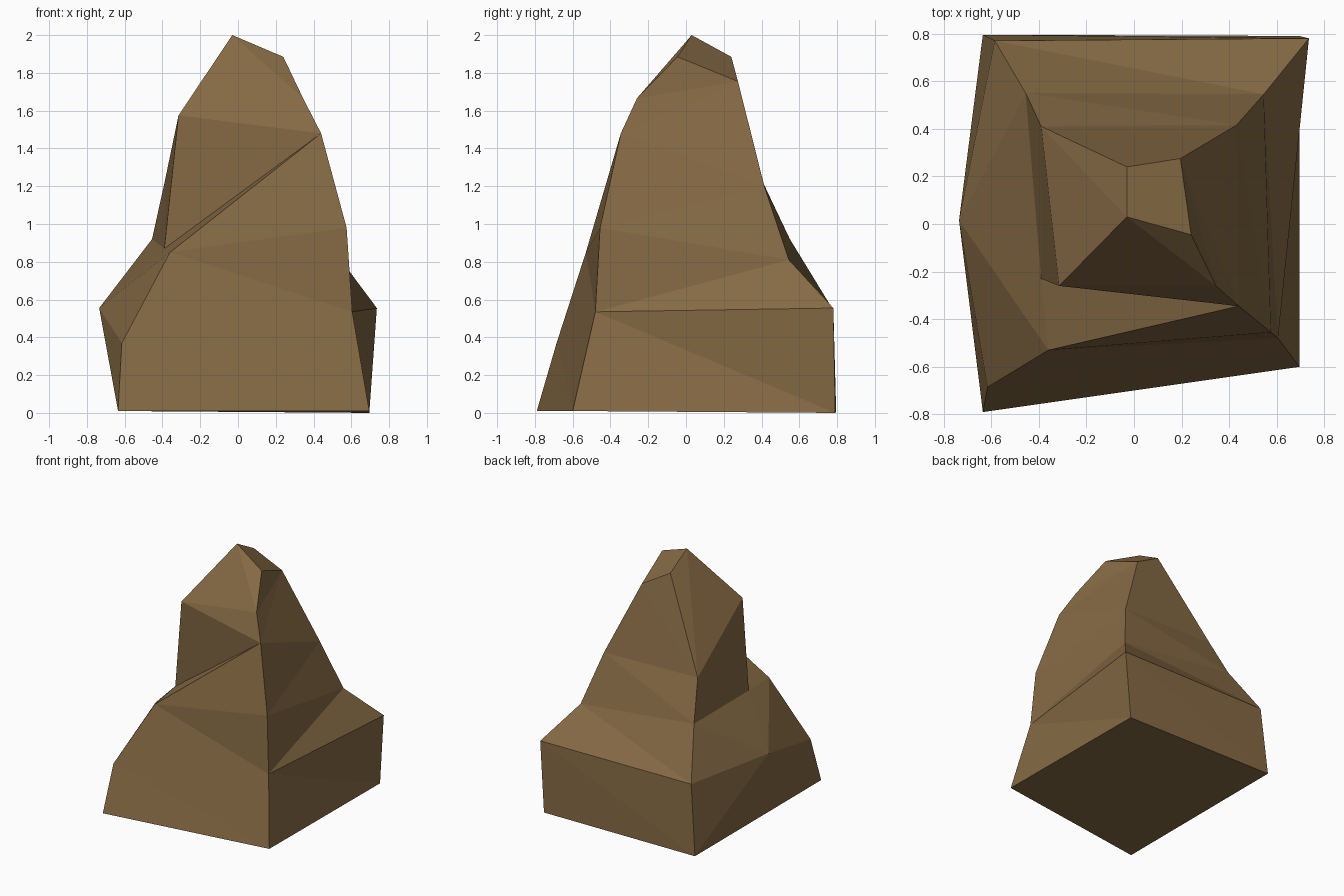
import bpy, bmesh

if "Cube" in bpy.data.objects:
    bpy.data.objects.remove(bpy.data.objects["Cube"])

# One flat brown for the whole rock
brown = bpy.data.materials.new("rock brown")
brown.diffuse_color = (0.235, 0.143, 0.058, 1)
brown.use_nodes = True
brown.node_tree.nodes["Principled BSDF"].inputs["Base Color"].default_value = brown.diffuse_color

bm = bmesh.new()


def ridge(*points):
    """A corner ridge of the rock, listed from the ground upwards."""
    return [bm.verts.new(p) for p in points]


def zip_side(left, right, steps):
    """Fill the side between two ridges; each step climbs one of them."""
    i = j = 0
    for s in steps:
        if s == "L":
            bm.faces.new((left[i], right[j], left[i + 1]))
            i += 1
        else:
            bm.faces.new((left[i], right[j], right[j + 1]))
            j += 1


# Four corner ridges
front_left = ridge((-0.635, -0.79, 0.01), (-0.615, -0.685, 0.37), (-0.36, -0.53, 0.85),
                   (-0.39, -0.23, 0.87), (-0.315, -0.26, 1.575), (-0.03, 0.03, 2.0))
front_right = ridge((0.695, -0.6, 0.01), (0.605, -0.48, 0.535), (0.575, -0.455, 0.98),
                    (0.44, -0.345, 1.48), (0.345, -0.26, 1.665), (0.24, -0.045, 1.885))
back_right = ridge((0.695, 0.79, 0), (0.735, 0.78, 0.555), (0.545, 0.545, 0.81),
                   (0.43, 0.415, 1.2), (0.195, 0.275, 1.755))
back_left = ridge((-0.635, 0.795, 0.01), (-0.585, 0.77, 0.56), (-0.455, 0.55, 0.92),
                  (-0.39, 0.41, 1.215), (-0.03, 0.24, 1.885))

# Front (with its sloping ledge), right and back sides
zip_side(front_left, front_right, "LLRRRLLRLR")
zip_side(front_right, back_right, "LRRLRLRLL")
zip_side(back_right, back_left, "LRLRLRLR")

# Left side: a bulge fanned around one point, then the upper wall
bulge = bm.verts.new((-0.735, 0.015, 0.555))
rim = back_left[:1] + front_left[:4] + back_left[2:0:-1]
for a, b in zip(rim, rim[1:] + rim[:1]):
    bm.faces.new((a, b, bulge))
zip_side(back_left[2:], front_left[3:], "LRRL")

# Summit and underside
bm.faces.new([r[-1] for r in (front_left, front_right, back_right, back_left)])
bm.faces.new([r[0] for r in (back_left, back_right, front_right, front_left)])

bmesh.ops.recalc_face_normals(bm, faces=bm.faces)
mesh = bpy.data.meshes.new("rock")
bm.to_mesh(mesh)
bm.free()
mesh.materials.append(brown)
bpy.context.collection.objects.link(bpy.data.objects.new("rock", mesh))
